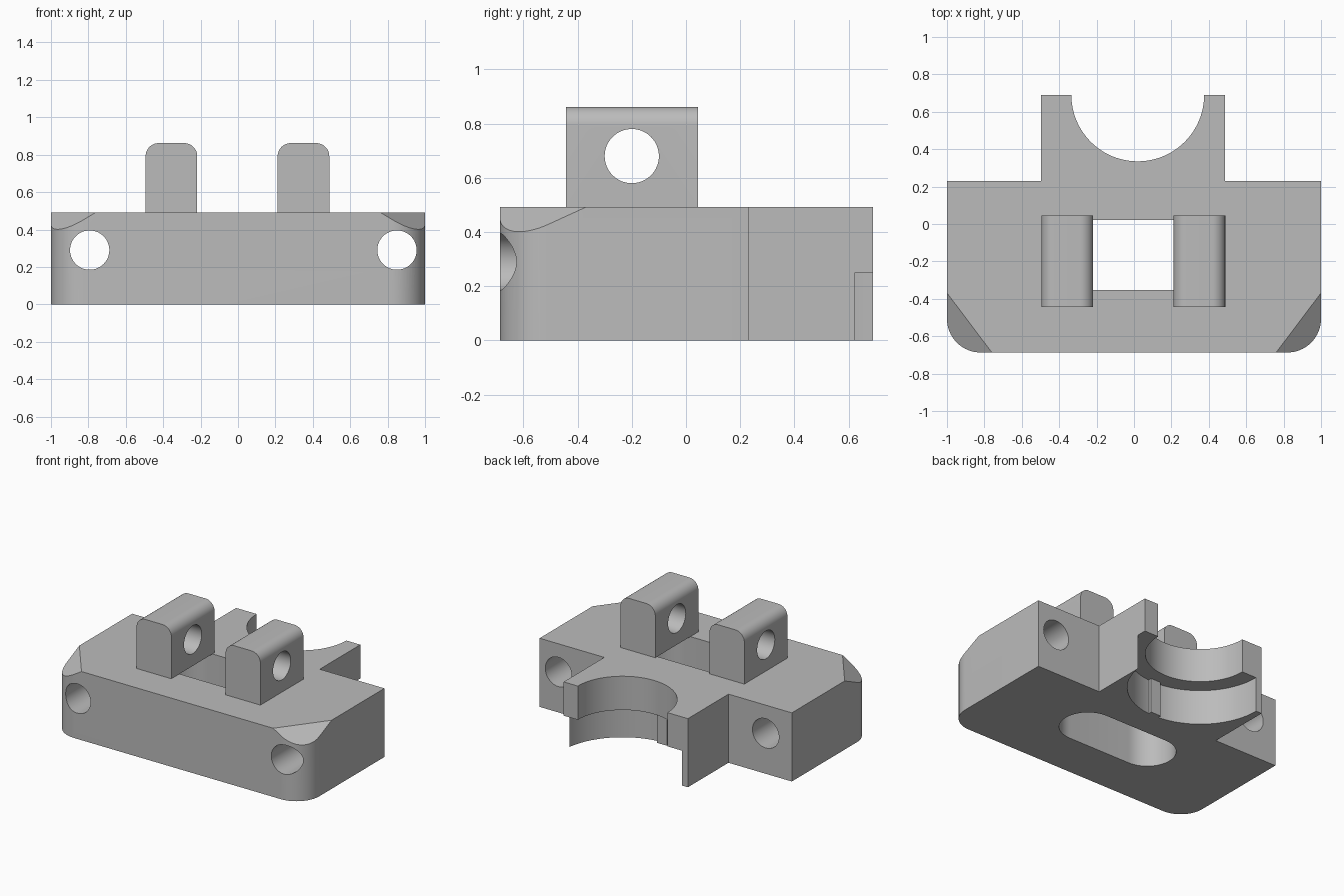
import bpy, bmesh
from math import sin, cos, pi, radians
from mathutils import Matrix, Vector

cube = bpy.data.objects.get("Cube")
if cube:
    bpy.data.objects.remove(cube, do_unlink=True)

grey = bpy.data.materials.new("plain grey")
grey.use_nodes = True
grey.diffuse_color = (0.5, 0.5, 0.5, 1)
grey.node_tree.nodes["Principled BSDF"].inputs["Base Color"].default_value = (0.5, 0.5, 0.5, 1)


def arc(cx, cy, r, start, end, steps=16):
    """Points on an arc, angles in degrees."""
    angles = [radians(start + (end - start) * i / steps) for i in range(steps + 1)]
    return [(cx + r * cos(a), cy + r * sin(a)) for a in angles]


def prism(name, outline, low, high, axis="z"):
    """Extrude an outline along an axis; outline is (x,y), (x,z) or (y,z)."""
    place = {"z": lambda a, b, c: (a, b, c),
             "y": lambda a, b, c: (a, c, b),
             "x": lambda a, b, c: (c, a, b)}[axis]
    bm = bmesh.new()
    face = bm.faces.new([bm.verts.new(place(a, b, low)) for a, b in outline])
    grown = bmesh.ops.extrude_face_region(bm, geom=[face])["geom"]
    shift = Vector(place(0, 0, high - low))
    bmesh.ops.translate(bm, vec=shift, verts=[v for v in grown if isinstance(v, bmesh.types.BMVert)])
    bmesh.ops.recalc_face_normals(bm, faces=bm.faces)
    mesh = bpy.data.meshes.new(name)
    bm.to_mesh(mesh)
    bm.free()
    mesh.materials.append(grey)
    obj = bpy.data.objects.new(name, mesh)
    bpy.context.collection.objects.link(obj)
    return obj


def disc(cx, cy, r, steps=64):
    return arc(cx, cy, r, 0, 360, steps)[:-1]


def select(obj):
    bpy.ops.object.select_all(action="DESELECT")
    obj.select_set(True)
    bpy.context.view_layer.objects.active = obj


def cut(obj, cutter):
    """Subtract the cutter, then discard it."""
    cutter.hide_render = True
    mod = obj.modifiers.new("cut", "BOOLEAN")
    mod.operation = "DIFFERENCE"
    mod.solver = "EXACT"
    mod.object = cutter
    select(obj)
    bpy.ops.object.modifier_apply(modifier=mod.name)
    bpy.data.objects.remove(cutter, do_unlink=True)


def smooth(obj):
    select(obj)
    bpy.ops.object.shade_smooth_by_angle(angle=radians(30))


top = 0.492
front, back, tip = -0.687, 0.23, 0.69
corner = 0.18

# Main block with rounded front corners and a rear tongue
outline = (arc(-1 + corner, front + corner, corner, 180, 270)
           + arc(1 - corner, front + corner, corner, 270, 360)
           + [(1, back), (0.487, back), (0.487, tip), (-0.498, tip), (-0.498, back), (-1, back)])
body = prism("body", outline, 0, top)

# Stepped half-round bore in the tongue
cut(body, prism("upper_bore", disc(0.02, tip, 0.355, 96), 0.1, 1))
cut(body, prism("lower_bore", disc(0.02, tip, 0.472, 96), -0.2, 0.25))

# Long slot through the floor
slot = arc(0.25, -0.165, 0.187, -90, 90, 24) + arc(-0.25, -0.165, 0.187, 90, 270, 24)
cut(body, prism("slot", slot, -0.2, 0.8))

# Screw holes from front to back
for x in (-0.793, 0.85):
    cut(body, prism("screw_hole", disc(x, 0.29, 0.105), -1, 1, "y"))

# Sloping cuts on the front top corners
for side in (-1, 1):
    wedge = prism("corner_cut", [(-0.3, 0.228), (0.5, -0.38), (0.5, 0.228)], -0.6, 0.6, "y")
    turn = Matrix.Rotation(radians(-37), 4, "Z")
    wedge.data.transform(Matrix.Translation((0.76, front, top)) @ turn)
    if side < 0:
        wedge.data.transform(Matrix.Diagonal((-1, 1, 1, 1)))
        wedge.data.flip_normals()
    cut(body, wedge)
smooth(body)

# Small rib inside the lower bore
prism("locating_rib", [(-0.02, 0.2), (0.06, 0.2), (0.06, 0.245), (-0.02, 0.245)], 0, 0.25)

# Two pierced lugs with rounded tops
crown, lug_top = 0.07, 0.862
for name, x0, x1 in (("right_lug", -0.494, -0.218), ("left_lug", 0.212, 0.488)):
    profile = ([(x0, top), (x1, top)]
               + arc(x1 - crown, lug_top - crown, crown, 0, 90, 12)
               + arc(x0 + crown, lug_top - crown, crown, 90, 180, 12))
    lug = prism(name, profile, -0.443, 0.045, "y")
    cut(lug, prism("pin_hole", disc(-0.2, 0.68, 0.1), -1, 1, "x"))
    smooth(lug)
